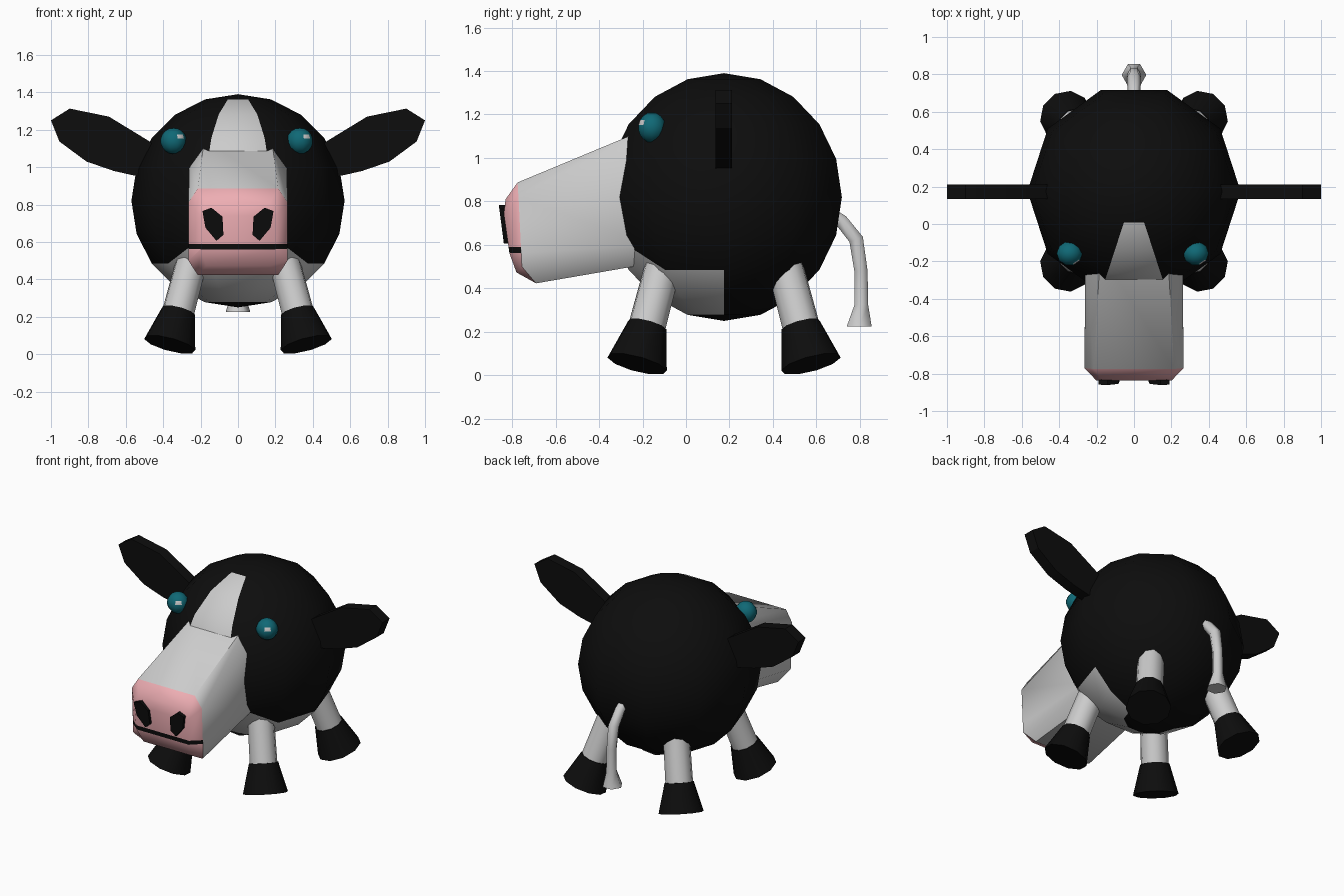
import bpy, bmesh
from math import sin, cos, pi, radians
from mathutils import Vector

if "Cube" in bpy.data.objects:
    bpy.data.objects.remove(bpy.data.objects["Cube"])


def material(name, rgb):
    m = bpy.data.materials.new(name)
    m.diffuse_color = (*rgb, 1)
    m.use_nodes = True
    m.node_tree.nodes["Principled BSDF"].inputs["Base Color"].default_value = m.diffuse_color
    return m


WHITE = material("white", (0.8, 0.8, 0.8))
BLACK = material("black", (0.004, 0.004, 0.004))
PINK = material("pink", (0.85, 0.42, 0.45))
TEAL = material("teal", (0.005, 0.14, 0.18))


def loft(rings, caps=True):
    """Bridge equal-length closed rings of points into a bmesh."""
    bm = bmesh.new()
    vs = [[bm.verts.new(p) for p in r] for r in rings]
    n = len(vs[0])
    for a, b in zip(vs, vs[1:]):
        for i in range(n):
            j = (i + 1) % n
            bm.faces.new((a[i], a[j], b[j], b[i]))
    if caps:
        bm.faces.new(vs[0])
        bm.faces.new(vs[-1])
    return bm


def finish(name, bm, mats, angle=40):
    bmesh.ops.recalc_face_normals(bm, faces=bm.faces)
    me = bpy.data.meshes.new(name)
    bm.to_mesh(me)
    bm.free()
    ob = bpy.data.objects.new(name, me)
    bpy.context.collection.objects.link(ob)
    for m in mats:
        me.materials.append(m)
    bpy.ops.object.select_all(action='DESELECT')
    ob.select_set(True)
    bpy.context.view_layer.objects.active = ob
    bpy.ops.object.shade_smooth_by_angle(angle=radians(angle))
    return ob


def circle(c, axis, r, n):
    q = Vector(axis).to_track_quat('Z', 'Y')
    return [Vector(c) + q @ Vector((r * cos(2 * pi * i / n), r * sin(2 * pi * i / n), 0)) for i in range(n)]


def ball(c, radii, seg, rows):
    rings = []
    for k in range(rows + 1):
        t = pi * k / rows
        rings.append([(c[0] + radii[0] * sin(t) * cos(2 * pi * i / seg),
                       c[1] + radii[1] * sin(t) * sin(2 * pi * i / seg),
                       c[2] + radii[2] * cos(t)) for i in range(seg)])
    bm = loft(rings, caps=False)
    bmesh.ops.remove_doubles(bm, verts=bm.verts, dist=1e-4)
    return bm


# Body: ten-sided ball with white blaze and white front belly
CY, CZ, R = 0.175, 0.82, 0.57
bm = ball((0, CY, CZ), (R, R, R), 10, 10)
for f in list(bm.faces):
    c = f.calc_center_median()
    if c.y < CY and 0.485 < c.z < 0.644 and 0.1 < abs(c.x) < 0.35:
        low = max((v for v in f.verts if v.co.z < 0.55), key=lambda v: abs(v.co.x))
        high = min((v for v in f.verts if v.co.z > 0.55), key=lambda v: abs(v.co.x))
        bmesh.utils.face_split(f, low, high)
for f in bm.faces:
    c = f.calc_center_median()
    front = c.y < CY
    blaze = front and abs(c.x) < 0.01 and 0.485 < c.z < 1.362
    belly = front and 0.28 < c.z < 0.485
    wedge = front and len(f.verts) == 3 and 0.5 < c.z < 0.56
    f.material_index = 0 if blaze or belly or wedge else 1
finish("body", bm, [WHITE, BLACK])


# Snout: chamfered octagonal loft with pink nose and black mouth line
def snout_ring(w, cx, profile):
    (a, b, c, d) = profile  # (y, z) of top, upper side, lower side, bottom
    half = [(w - cx, *a), (w, *b), (w, *c), (w - cx, *d)]
    return half + [(-x, y, z) for x, y, z in reversed(half)]


rings = [
    snout_ring(0.26, 0.08, [(-0.15, 1.147), (-0.15, 1.04), (-0.15, 0.60), (-0.15, 0.516)]),
    snout_ring(0.265, 0.05, [(-0.775, 0.887), (-0.77, 0.81), (-0.755, 0.50), (-0.69, 0.423)]),
    snout_ring(0.20, 0.03, [(-0.83, 0.81), (-0.838, 0.74), (-0.812, 0.56), (-0.78, 0.473)]),
]
bm = loft(rings, caps=False)
bm.verts.ensure_lookup_table()
for i in range(3):
    bm.faces.new([bm.verts[16 + k] for k in (i, i + 1, 6 - i, 7 - i)])
bm.faces.ensure_lookup_table()
for i, f in enumerate(bm.faces):
    f.material_index = 0 if i < 8 else 1
for z in (0.563, 0.59):
    nose = [f for f in bm.faces if f.material_index == 1]
    geom = nose + list({e for f in nose for e in f.edges}) + list({v for f in nose for v in f.verts})
    bmesh.ops.bisect_plane(bm, geom=geom, plane_co=(0, 0, z), plane_no=(0, 0, 1))
for f in bm.faces:
    if f.material_index == 1 and all(0.56 < v.co.z < 0.593 for v in f.verts):
        f.material_index = 2
finish("snout", bm, [WHITE, PINK, BLACK], 50)

NOSTRIL = [(0.19, 0.765), (0.142, 0.783), (0.083, 0.735), (0.078, 0.638), (0.115, 0.606), (0.174, 0.676)]
EAR = [(0.42, 1.10), (0.485, 1.145), (0.69, 1.27), (0.90, 1.313), (1.0, 1.25), (0.955, 1.137),
       (0.81, 1.03), (0.665, 0.98), (0.555, 0.955), (0.45, 0.94)]

for s, side in ((-1, "left"), (1, "right")):
    # Nostrils: thin plates leaning with the nose
    plate = [[(s * x, y - 0.13 * (z - 0.69), z) for x, z in NOSTRIL] for y in (-0.849, -0.81)]
    finish(side + "_nostril", loft(plate), [BLACK], 30)

    # Ears: flat plates
    plate = [[(s * x, y, z) for x, z in EAR] for y in (0.135, 0.212)]
    finish(side + "_ear", loft(plate), [BLACK], 30)

    # Eyes with a single bright facet
    c = Vector((s * 0.3375 - 0.007, -0.157, 1.14))
    bm = ball(c, (0.07, 0.066, 0.07), 10, 9)
    glint = c + Vector((0.04, -0.055, 0.02))
    min(bm.faces, key=lambda f: (f.calc_center_median() - glint).length).material_index = 1
    finish(side + "_eye", bm, [TEAL, WHITE])

    # Legs splay outwards along the diagonals, with flared hooves
    for d, end in ((-1, "front"), (1, "back")):
        axis = Vector((s * 0.247, d * 0.247, -0.937)).normalized()
        foot = Vector((s * 0.365, CY + d * 0.40, 0.052))
        ankle = foot - axis * 0.19
        hip = foot - axis * 0.56
        finish(f"{end}_{side}_leg", loft([circle(hip, axis, 0.083, 10), circle(ankle, axis, 0.087, 10)]), [WHITE])
        finish(f"{end}_{side}_hoof", loft([circle(ankle, axis, 0.092, 10), circle(foot, axis, 0.142, 10)]), [BLACK])

# Tail: six-sided tube, flared at the tip
PATH = [(0.66, 0.745, 0.033), (0.715, 0.71, 0.035), (0.783, 0.625, 0.038), (0.805, 0.48, 0.035),
        (0.807, 0.325, 0.036), (0.797, 0.225, 0.066)]
pts = [Vector((0, y, z)) for y, z, r in PATH]
rings = []
for i, p in enumerate(pts):
    t = pts[min(i + 1, len(pts) - 1)] - pts[max(i - 1, 0)]
    if i == len(pts) - 1:
        t = Vector((0, 0, -1))
    t.normalize()
    u = Vector((1, 0, 0))
    v = t.cross(u)
    r = PATH[i][2]
    rings.append([p + r * (u * cos(k * pi / 3) + v * sin(k * pi / 3)) for k in range(6)])
finish("tail", loft(rings), [WHITE], 65)
